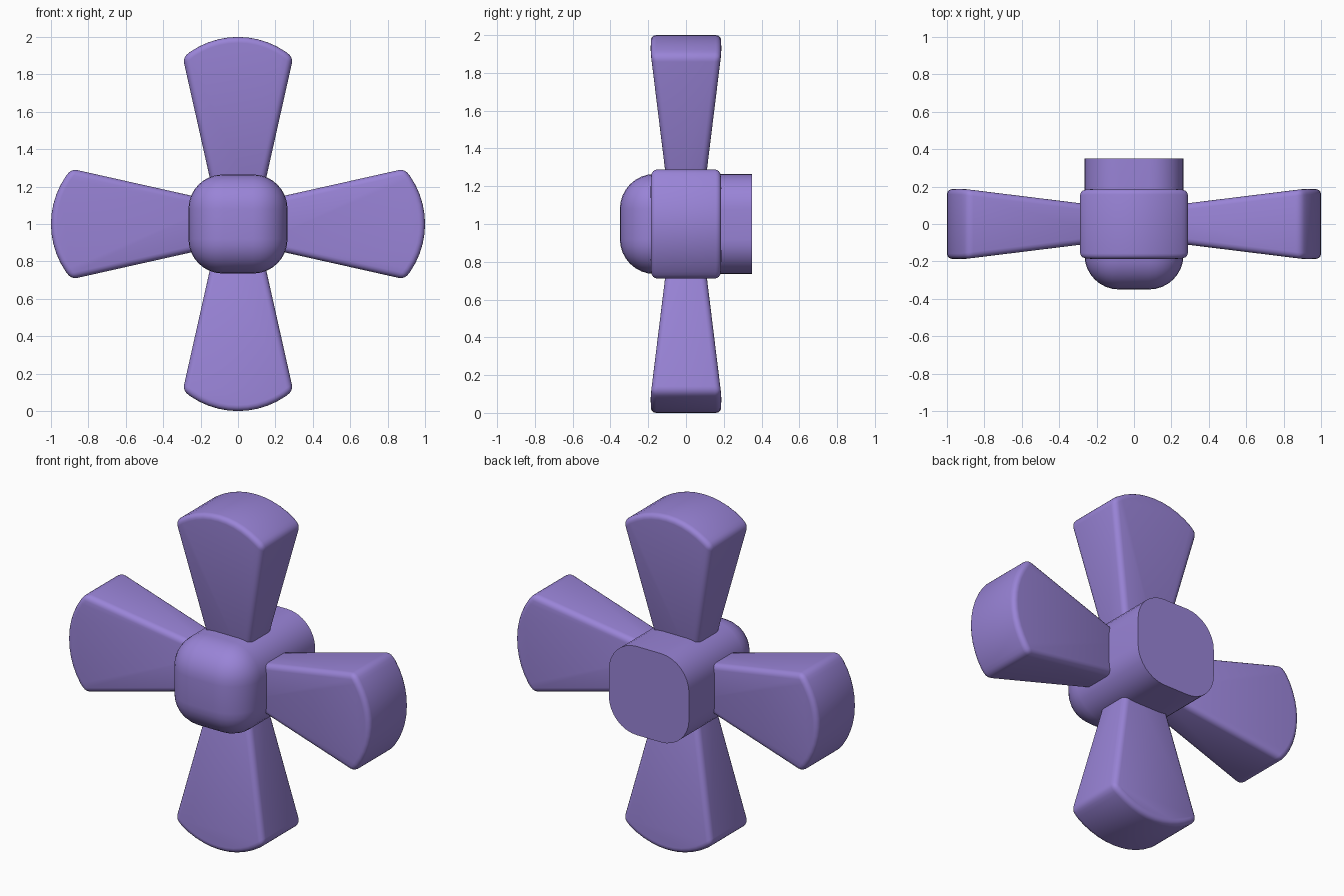
import bpy, bmesh, math
from mathutils import Matrix, Vector

cube = bpy.data.objects.get("Cube")
if cube:
    bpy.data.objects.remove(cube, do_unlink=True)

# Single violet material
violet = bpy.data.materials.new("violet")
violet.use_nodes = True
violet.diffuse_color = (0.32, 0.23, 0.68, 1)
violet.node_tree.nodes["Principled BSDF"].inputs["Base Color"].default_value = violet.diffuse_color

CENTRE = Vector((0, 0, 1))


def finish(name, bm):
    bmesh.ops.recalc_face_normals(bm, faces=bm.faces)
    mesh = bpy.data.meshes.new(name)
    bm.to_mesh(mesh)
    bm.free()
    mesh.materials.append(violet)
    obj = bpy.data.objects.new(name, mesh)
    bpy.context.collection.objects.link(obj)
    bpy.ops.object.select_all(action="DESELECT")
    obj.select_set(True)
    bpy.context.view_layer.objects.active = obj
    bpy.ops.object.shade_smooth_by_angle(angle=math.radians(40))
    return obj


# Hub: box with generously rounded sides and nose, flat sharp back
bm = bmesh.new()
bmesh.ops.create_cube(bm, size=1, matrix=Matrix.Translation(CENTRE) @ Matrix.Diagonal((0.53, 0.70, 0.53, 1)))
rounded = [e for e in bm.edges if min(v.co.y for v in e.verts) < 0]
bmesh.ops.bevel(bm, geom=rounded, offset=0.185, segments=8, profile=0.5, affect="EDGES")
finish("hub", bm)


# Blade: tapered slab with a curved tip, thicker towards the tip
def half_depth(r):
    return min(0.19, 0.11 + 0.123 * (r - 0.28))


def blade(name, angle):
    bm = bmesh.new()
    radius, spread, steps = 0.45, math.asin(0.295 / 0.45), 12
    outline = [(-0.118, 0.1)]
    for i in range(steps + 1):
        a = spread * (2 * i / steps - 1)
        outline.append((radius * math.sin(a), 1 - radius + radius * math.cos(a)))
    outline.append((0.118, 0.1))
    front = [bm.verts.new((x, -half_depth(r), r)) for x, r in outline]
    back = [bm.verts.new((x, half_depth(r), r)) for x, r in outline]
    bm.faces.new(front)
    bm.faces.new(back[::-1])
    for i in range(len(outline)):
        j = (i + 1) % len(outline)
        bm.faces.new((front[j], front[i], back[i], back[j]))
    bmesh.ops.recalc_face_normals(bm, faces=bm.faces)
    # Soften the hard edges
    hard = [e for e in bm.edges if e.calc_face_angle(0) > math.radians(30)]
    bmesh.ops.bevel(bm, geom=hard, offset=0.032, segments=4, profile=0.5, affect="EDGES")
    bm.transform(Matrix.Translation(CENTRE) @ Matrix.Rotation(angle, 4, "Y"))
    finish(name, bm)


for i, side in enumerate(("top", "left", "bottom", "right")):
    blade(side + "_blade", i * math.pi / 2)
